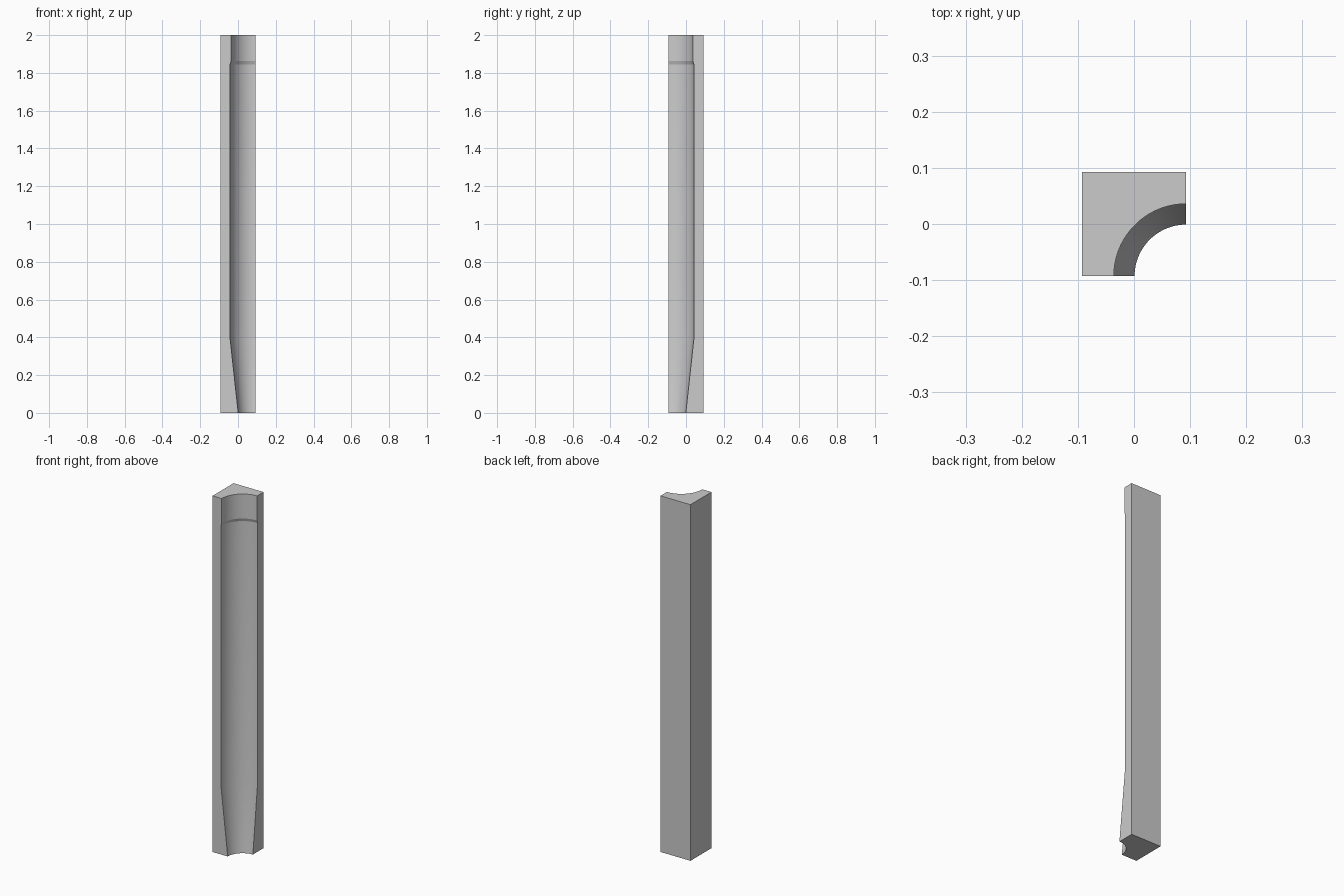
import bpy, bmesh, math

if "Cube" in bpy.data.objects:
    bpy.data.objects.remove(bpy.data.objects["Cube"])

H = 0.093      # half width of the square post
SEGS = 32      # steps around the quarter-round flute
# (height, flute radius) measured from the front right corner
PROFILE = [(0.0, 0.092), (0.395, 0.135), (1.845, 0.135), (1.862, 0.129), (2.0, 0.129)]


def section(bm, z, r):
    """Square outline with a quarter circle removed from one corner."""
    pts = [(H, H), (-H, H), (-H, -H)]
    for i in range(SEGS + 1):
        a = math.pi - i / SEGS * math.pi / 2
        pts.append((H + r * math.cos(a), -H + r * math.sin(a)))
    return [bm.verts.new((x, y, z)) for x, y in pts]


# Fluted corner post, lofted through the sections
bm = bmesh.new()
rings = [section(bm, z, r) for z, r in PROFILE]
n = len(rings[0])
for lo, hi in zip(rings, rings[1:]):
    for i in range(n):
        j = (i + 1) % n
        bm.faces.new((lo[i], lo[j], hi[j], hi[i]))
bm.faces.new(rings[0][::-1])
bm.faces.new(rings[-1])
bmesh.ops.recalc_face_normals(bm, faces=bm.faces)

mesh = bpy.data.meshes.new("fluted_post")
bm.to_mesh(mesh)
bm.free()
post = bpy.data.objects.new("fluted_post", mesh)
bpy.context.collection.objects.link(post)

# Smooth flute with crisp corners and step
bpy.context.view_layer.objects.active = post
post.select_set(True)
bpy.ops.object.shade_smooth_by_angle(angle=math.radians(10))
